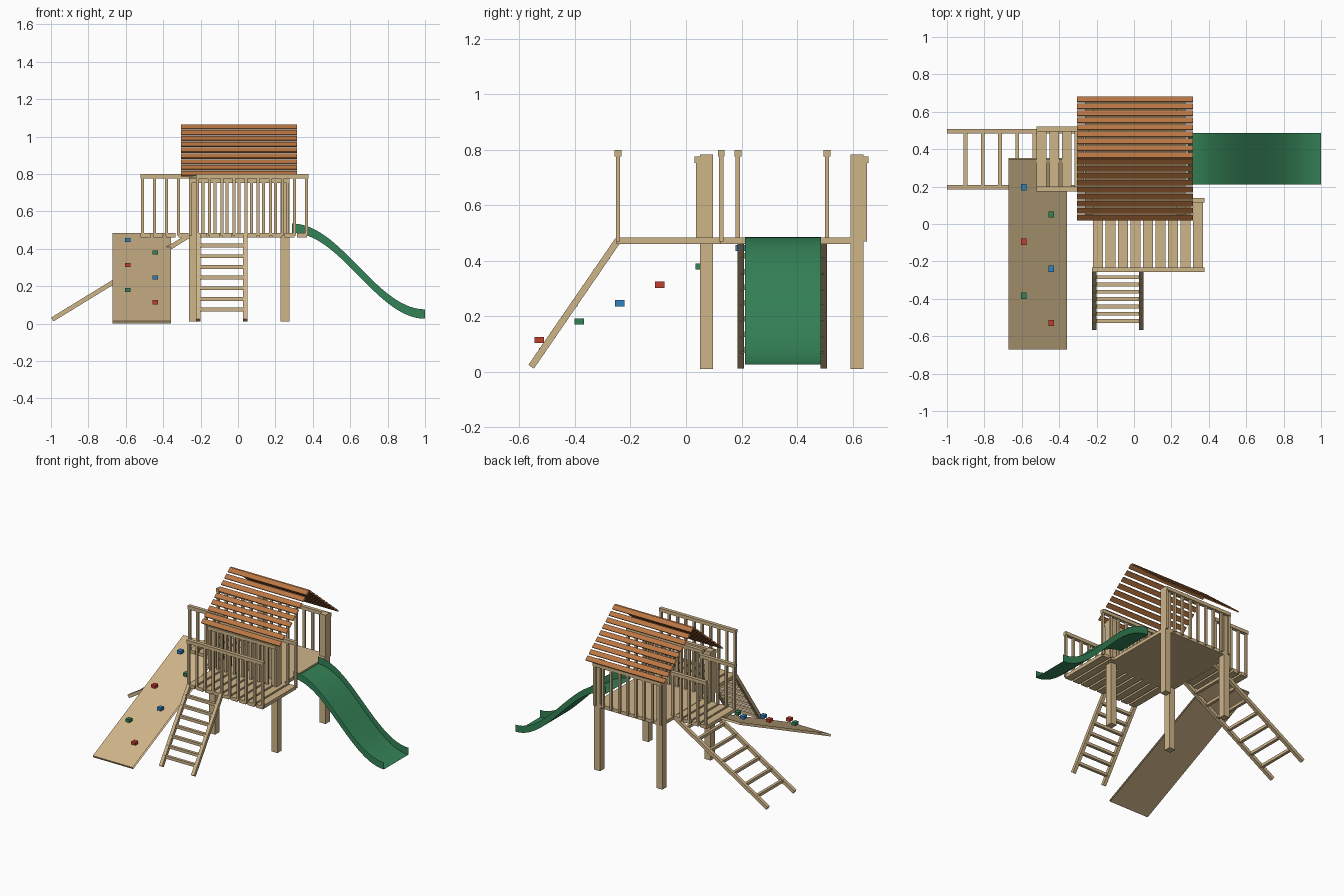
import bpy, bmesh, math
from mathutils import Vector, Matrix

if "Cube" in bpy.data.objects:
    bpy.data.objects.remove(bpy.data.objects["Cube"])


def material(name, rgb):
    m = bpy.data.materials.new(name)
    m.diffuse_color = (*rgb, 1)
    m.use_nodes = True
    m.node_tree.nodes["Principled BSDF"].inputs["Base Color"].default_value = m.diffuse_color
    return m


WOOD = material("pale wood", (0.62, 0.46, 0.25))
ROOF = material("orange brown wood", (0.48, 0.18, 0.055))
GREEN = material("green", (0.034, 0.223, 0.095))
RED = material("red", (0.53, 0.05, 0.028))
BLUE = material("blue", (0.03, 0.22, 0.50))


def finish(bm, name, mat):
    me = bpy.data.meshes.new(name)
    bm.to_mesh(me)
    bm.free()
    me.materials.append(mat)
    ob = bpy.data.objects.new(name, me)
    bpy.context.collection.objects.link(ob)
    return ob


def box(bm, x0, x1, y0, y1, z0, z1):
    m = Matrix.Translation(((x0 + x1) / 2, (y0 + y1) / 2, (z0 + z1) / 2))
    bmesh.ops.create_cube(bm, size=1, matrix=m @ Matrix.Diagonal((x1 - x0, y1 - y0, z1 - z0, 1)))


def beam(bm, a, b, side, width, thick):
    """Square bar from a to b; side is the horizontal width direction."""
    a, b, side = Vector(a), Vector(b), Vector(side)
    d = (b - a).normalized()
    rot = Matrix((d, side, d.cross(side))).transposed().to_4x4()
    m = Matrix.Translation((a + b) / 2) @ rot
    bmesh.ops.create_cube(bm, size=1, matrix=m @ Matrix.Diagonal(((b - a).length, width, thick, 1)))


def sheet_box(bm, x0, x1, a, b, thick):
    """Sloped board along x, open at both x ends; a and b are (y, z) of the lower face."""
    d = (Vector(b) - Vector(a)).normalized()
    n = Vector((-d.y, d.x)) * thick
    if n.y < 0:
        n = -n
    ring = [Vector(a), Vector(b), Vector(b) + n, Vector(a) + n]
    rows = [[bm.verts.new((x, *p)) for p in ring] for x in (x0, x1)]
    faces = [bm.faces.new((rows[0][i], rows[0][(i + 1) % 4], rows[1][(i + 1) % 4], rows[1][i]))
             for i in range(4)]
    centre = sum((v.co for r in rows for v in r), Vector()) / 8
    for f in faces:
        f.normal_update()
        if f.normal.dot(f.calc_center_median() - centre) < 0:
            f.normal_flip()


FLOOR0, FLOOR1 = 0.46, 0.484

# corner posts
bm = bmesh.new()
for x in (-0.262, 0.228):
    for y in (0.05, 0.592):
        box(bm, x, x + 0.047, y, y + 0.048, 0.01, 0.783)
finish(bm, "corner_posts", WOOD)

# house floor
bm = bmesh.new()
box(bm, -0.262, 0.275, 0.05, 0.64, FLOOR0, FLOOR1)
finish(bm, "house_floor", WOOD)


# planked side decks
def deck(name, x0, count, y0, y1):
    bm = bmesh.new()
    for i in range(count):
        x = x0 + 0.067 * i
        box(bm, x, x + 0.053, y0, y1, FLOOR0, FLOOR1)
    finish(bm, name, WOOD)


deck("front_deck", -0.22, 9, -0.25, 0.127)
deck("left_deck", -0.52, 4, 0.185, 0.51)


# railings along x
def railing(name, x0, x1, y, top, count):
    bm = bmesh.new()
    box(bm, x0, x1, y - 0.0125, y + 0.0125, top - 0.024, top)
    for i in range(count):
        x = x0 + 0.009 + (x1 - x0 - 0.018) * i / (count - 1)
        box(bm, x - 0.008, x + 0.008, y - 0.008, y + 0.008, FLOOR0 + 0.01, top - 0.02)
    finish(bm, name, WOOD)


railing("front_deck_outer_railing", -0.225, 0.376, -0.245, 0.799, 10)
railing("front_deck_inner_railing", -0.225, 0.376, 0.127, 0.799, 10)
railing("left_deck_front_railing", -0.52, -0.244, 0.187, 0.799, 5)
railing("left_deck_back_railing", -0.52, -0.244, 0.508, 0.799, 5)
railing("house_front_railing", -0.262, 0.275, 0.044, 0.776, 9)
railing("house_back_railing", -0.262, 0.275, 0.645, 0.776, 9)


# ladders: side bars plus seven rungs
def ladder(name, foot, top, side, half):
    bm = bmesh.new()
    foot, top, side = Vector(foot), Vector(top), Vector(side)
    for s in (-half, half):
        beam(bm, foot + side * s, top + side * s, side, 0.024, 0.024)
    for k in range(1, 8):
        c = foot.lerp(top, k / 8)
        h = side * half + (Vector((1, 1, 1)) - side) * 0.01
        box(bm, c.x - h.x, c.x + h.x, c.y - h.y, c.y + h.y, c.z - 0.01, c.z + 0.01)
    finish(bm, name, WOOD)


ladder("front_ladder", (-0.087, -0.558, 0.018), (-0.087, -0.245, 0.474), (1, 0, 0), 0.126)
ladder("left_ladder", (-0.993, 0.347, 0.022), (-0.255, 0.347, 0.474), (0, 1, 0), 0.15)

# roof boards on both slopes
bm = bmesh.new()
for side in (-1, 1):
    for i in range(9):
        r0 = 0.326 - 0.0375 * i
        r1 = max(r0 - 0.026, 0)
        pts = [(0.35 + side * r, 1.058 - 0.83 * r) for r in (r0, r1)]
        sheet_box(bm, -0.305, 0.315, *pts, 0.009)
finish(bm, "roof_boards", ROOF)

# climbing wall
bm = bmesh.new()
sheet_box(bm, -0.672, -0.358, (-0.665, 0.0), (0.352, 0.47), 0.015)
finish(bm, "climbing_wall", WOOD)

# climbing holds, alternating between two columns
for i, mat in enumerate((RED, GREEN, BLUE) * 2):
    x = -0.59 if i % 2 else -0.443
    y, z = -0.529 + 0.145 * i, 0.114 + 0.0665 * i
    bm = bmesh.new()
    box(bm, x - 0.015, x + 0.015, y - 0.017, y + 0.017, z - 0.011, z + 0.011)
    finish(bm, "climbing_hold_%d" % (i + 1), mat)

# slide: thin U-shaped chute following a wave
bm = bmesh.new()
rows = []
for i in range(29):
    t = i / 28
    x, z = 0.29 + 0.71 * t, 0.026 + 0.459 * (1 + math.cos(math.pi * t)) / 2
    rows.append([bm.verts.new((x, y, z + h)) for y, h in
                 ((0.212, 0.05), (0.212, 0), (0.486, 0), (0.486, 0.05))])
for a, b in zip(rows, rows[1:]):
    for j in range(3):
        bm.faces.new((a[j], b[j], b[j + 1], a[j + 1]))
slide = finish(bm, "slide", GREEN)
bpy.context.view_layer.objects.active = slide
slide.select_set(True)
bpy.ops.object.shade_smooth_by_angle(angle=math.radians(30))
